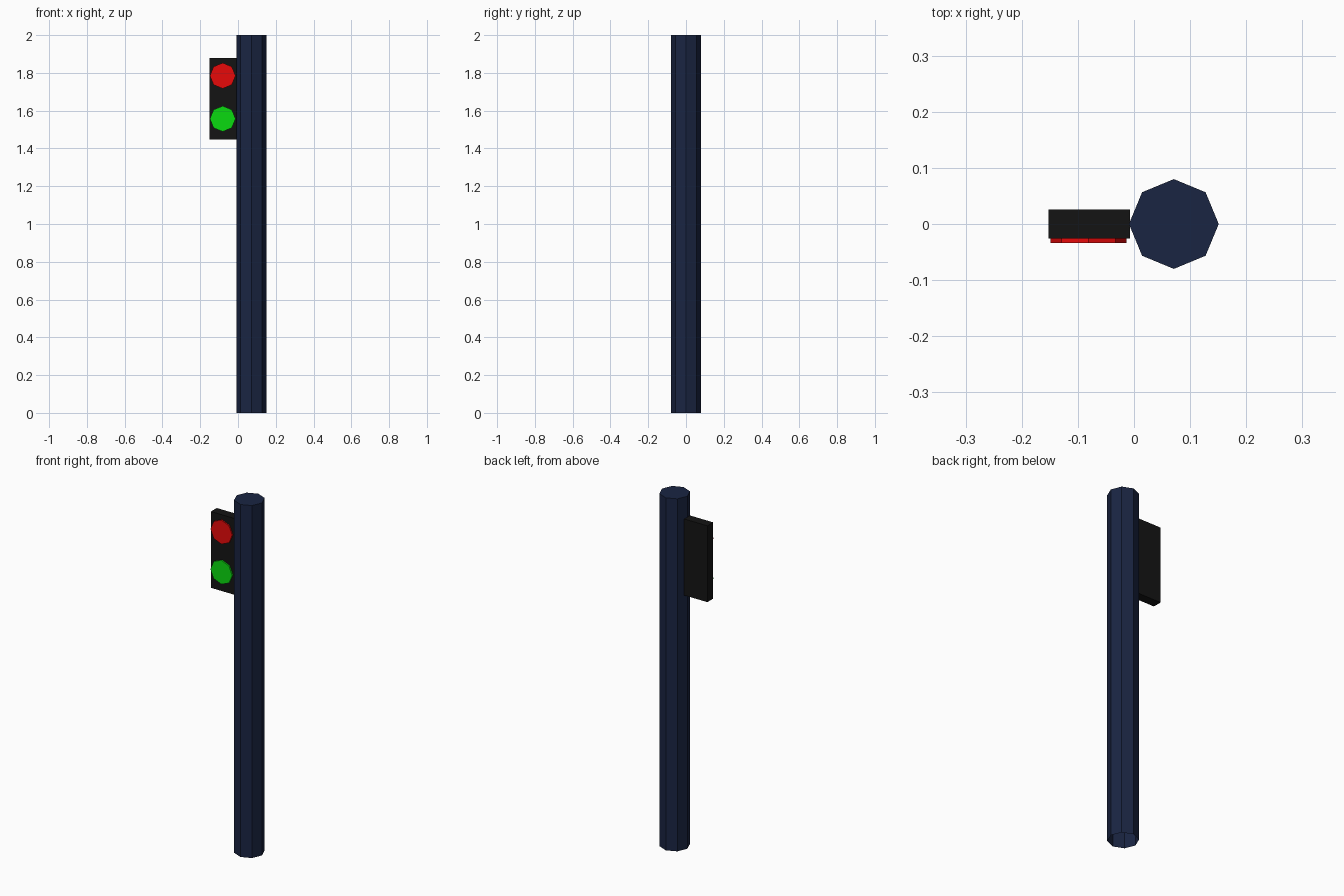
import bpy, bmesh
from mathutils import Matrix, Vector

if "Cube" in bpy.data.objects:
    bpy.data.objects.remove(bpy.data.objects["Cube"])


def material(name, rgb):
    m = bpy.data.materials.new(name)
    m.diffuse_color = (*rgb, 1)
    m.use_nodes = True
    m.node_tree.nodes["Principled BSDF"].inputs["Base Color"].default_value = m.diffuse_color
    return m


def add_object(name, bm, mat):
    me = bpy.data.meshes.new(name)
    bm.to_mesh(me)
    bm.free()
    me.materials.append(mat)
    ob = bpy.data.objects.new(name, me)
    bpy.context.collection.objects.link(ob)
    return ob


def octagon_prism(name, radius, depth, matrix, mat, open_end=False):
    bm = bmesh.new()
    bmesh.ops.create_cone(bm, cap_ends=True, segments=8, radius1=radius,
                          radius2=radius, depth=depth)
    if open_end:
        ends = [f for f in bm.faces if f.normal.z < -0.9]
        bmesh.ops.delete(bm, geom=ends, context='FACES_ONLY')
    bm.transform(matrix)
    return add_object(name, bm, mat)


navy = material("navy", (0.01, 0.018, 0.055))
black = material("black", (0.007, 0.007, 0.007))
red = material("red", (0.8, 0.003, 0.003))
green = material("green", (0.003, 0.7, 0.005))

# Octagonal pole, open at the foot
octagon_prism("pole", 0.08, 2.0, Matrix.Translation((0.071, 0, 1)), navy, True)

# Signal housing on the side of the pole
low, high = Vector((-0.152, -0.026, 1.447)), Vector((-0.007, 0.026, 1.88))
bm = bmesh.new()
bmesh.ops.create_cube(bm, size=1)
bm.transform(Matrix.Translation((low + high) / 2)
             @ Matrix.Diagonal((*(high - low), 1)))
add_object("signal_housing", bm, black)

# Lamps standing slightly proud of the front
for name, z, mat in (("red_lamp", 1.785, red), ("green_lamp", 1.557, green)):
    octagon_prism(name, 0.068, 0.012,
                  Matrix.Translation((-0.081, -0.028, z))
                  @ Matrix.Rotation(1.5707963, 4, 'X'), mat)
